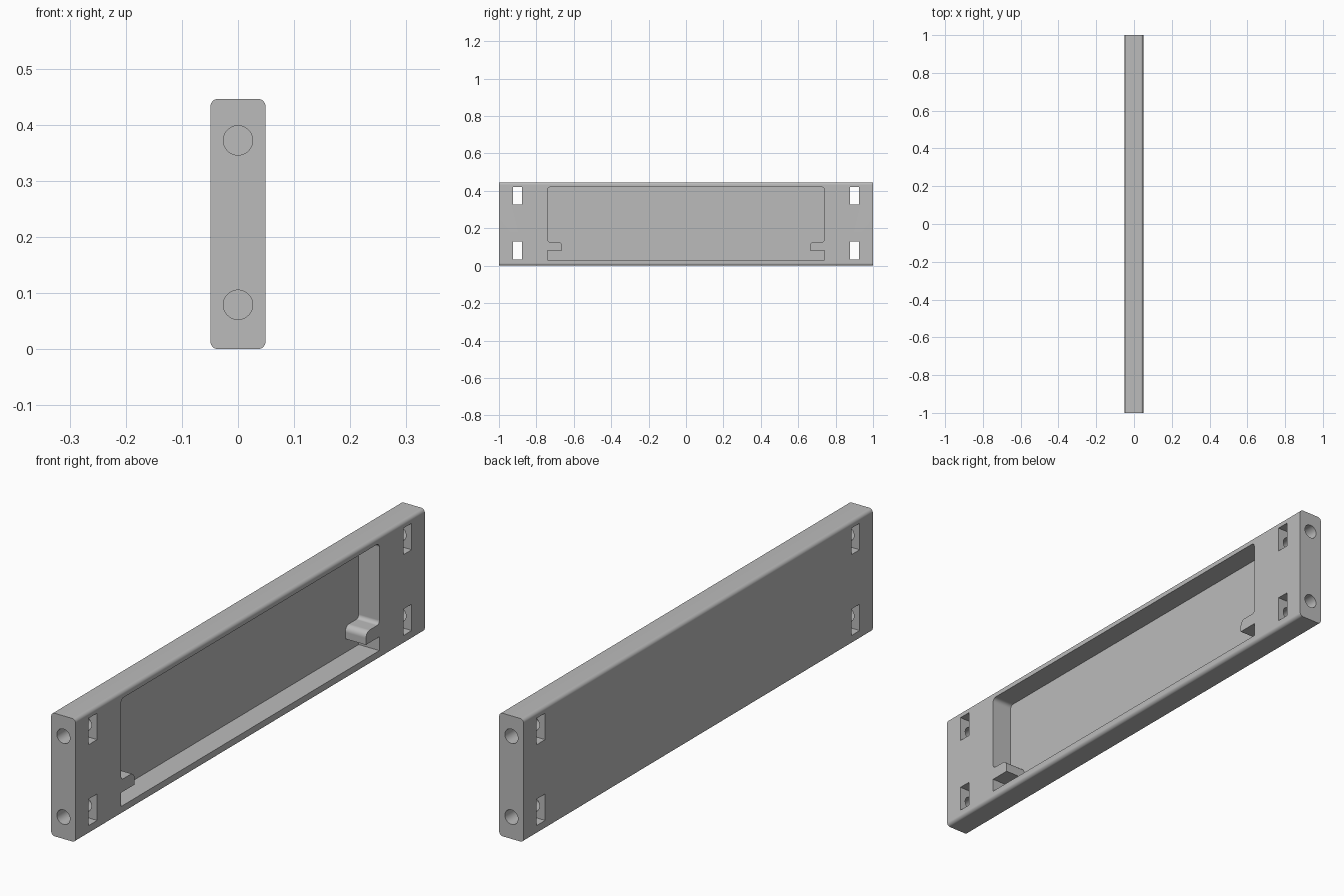
import bpy, bmesh, math
from mathutils import Vector

cube = bpy.data.objects.get("Cube")
if cube:
    bpy.data.objects.remove(cube, do_unlink=True)

HALF_LEN, HALF_THICK, HEIGHT = 1.0, 0.049, 0.446
POCKET_FLOOR = -0.034
OUTSIDE = 0.1

grey = bpy.data.materials.new("plain_grey")
grey.use_nodes = True
colour = (0.5, 0.5, 0.5, 1)
grey.diffuse_color = colour
grey.node_tree.nodes["Principled BSDF"].inputs["Base Color"].default_value = colour


def rounded(corners, steps=8):
    """Outline from right-angled corners (u, v, radius)."""
    pts = [Vector(c[:2]) for c in corners]
    out = []
    for i, p in enumerate(pts):
        r = corners[i][2]
        if r == 0:
            out.append(p)
            continue
        da = (pts[i - 1] - p).normalized() * r
        db = (pts[(i + 1) % len(pts)] - p).normalized() * r
        for k in range(steps + 1):
            a = math.pi / 2 * k / steps
            out.append(p + da + db - db * math.cos(a) - da * math.sin(a))
    return out


def rect(u, v, hu, hv, r=0):
    return rounded([(u - hu, v - hv, r), (u + hu, v - hv, r),
                    (u + hu, v + hv, r), (u - hu, v + hv, r)])


def circle(u, v, r, n=40):
    return [Vector((u + r * math.cos(math.tau * k / n),
                    v + r * math.sin(math.tau * k / n))) for k in range(n)]


def prism(name, outline, axis, lo, hi):
    """Extrude an outline along x (outline is y, z) or y (outline is x, z)."""
    bm = bmesh.new()
    place = (lambda p, d: (d, p.x, p.y)) if axis == "x" else (lambda p, d: (p.x, d, p.y))
    base = bm.faces.new([bm.verts.new(place(p, lo)) for p in outline])
    ext = bmesh.ops.extrude_face_region(bm, geom=[base])
    shift = Vector((hi - lo, 0, 0)) if axis == "x" else Vector((0, hi - lo, 0))
    bmesh.ops.translate(bm, vec=shift,
                        verts=[e for e in ext["geom"] if isinstance(e, bmesh.types.BMVert)])
    bmesh.ops.recalc_face_normals(bm, faces=bm.faces)
    mesh = bpy.data.meshes.new(name)
    bm.to_mesh(mesh)
    bm.free()
    mesh.materials.append(grey)
    obj = bpy.data.objects.new(name, mesh)
    bpy.context.collection.objects.link(obj)
    return obj


# Long panel with rounded long edges
panel = prism("panel", rect(0, HEIGHT / 2, HALF_THICK, HEIGHT / 2, 0.0135),
              "y", -HALF_LEN, HALF_LEN)

# Pocket outline with a hooked tab at each lower end
half = [(0.74, 0.031, 0), (0.74, 0.081, 0), (0.663, 0.081, 0),
        (0.663, 0.127, 0.022), (0.74, 0.127, 0.014), (0.74, 0.421, 0.016)]
pocket = half + [(-y, z, r) for y, z, r in reversed(half)]
cutters = [prism("pocket_cutter", rounded(pocket), "x", POCKET_FLOOR, OUTSIDE)]

# Nut slots through the panel and bolt holes in the ends
for side in (-1, 1):
    for z in (0.079, 0.372):
        cutters.append(prism("slot_cutter", rect(side * 0.901, z + 0.002, 0.024, 0.048),
                             "x", -OUTSIDE, OUTSIDE))
        lo, hi = sorted((side * 0.82, side * 1.1))
        cutters.append(prism("bolt_hole_cutter", circle(0, z, 0.0262), "y", lo, hi))

for cutter in cutters:
    cutter.hide_render = True
    mod = panel.modifiers.new("cut", "BOOLEAN")
    mod.operation = "DIFFERENCE"
    mod.solver = "EXACT"
    mod.object = cutter

bpy.ops.object.select_all(action="DESELECT")
panel.select_set(True)
bpy.context.view_layer.objects.active = panel
for mod in list(panel.modifiers):
    bpy.ops.object.modifier_apply(modifier=mod.name)
for cutter in cutters:
    bpy.data.objects.remove(cutter, do_unlink=True)

# Smooth the fillets and holes, keep the flats flat
bpy.ops.object.shade_smooth_by_angle(angle=math.radians(30))
weighted = panel.modifiers.new("flat_faces", "WEIGHTED_NORMAL")
weighted.keep_sharp = True
